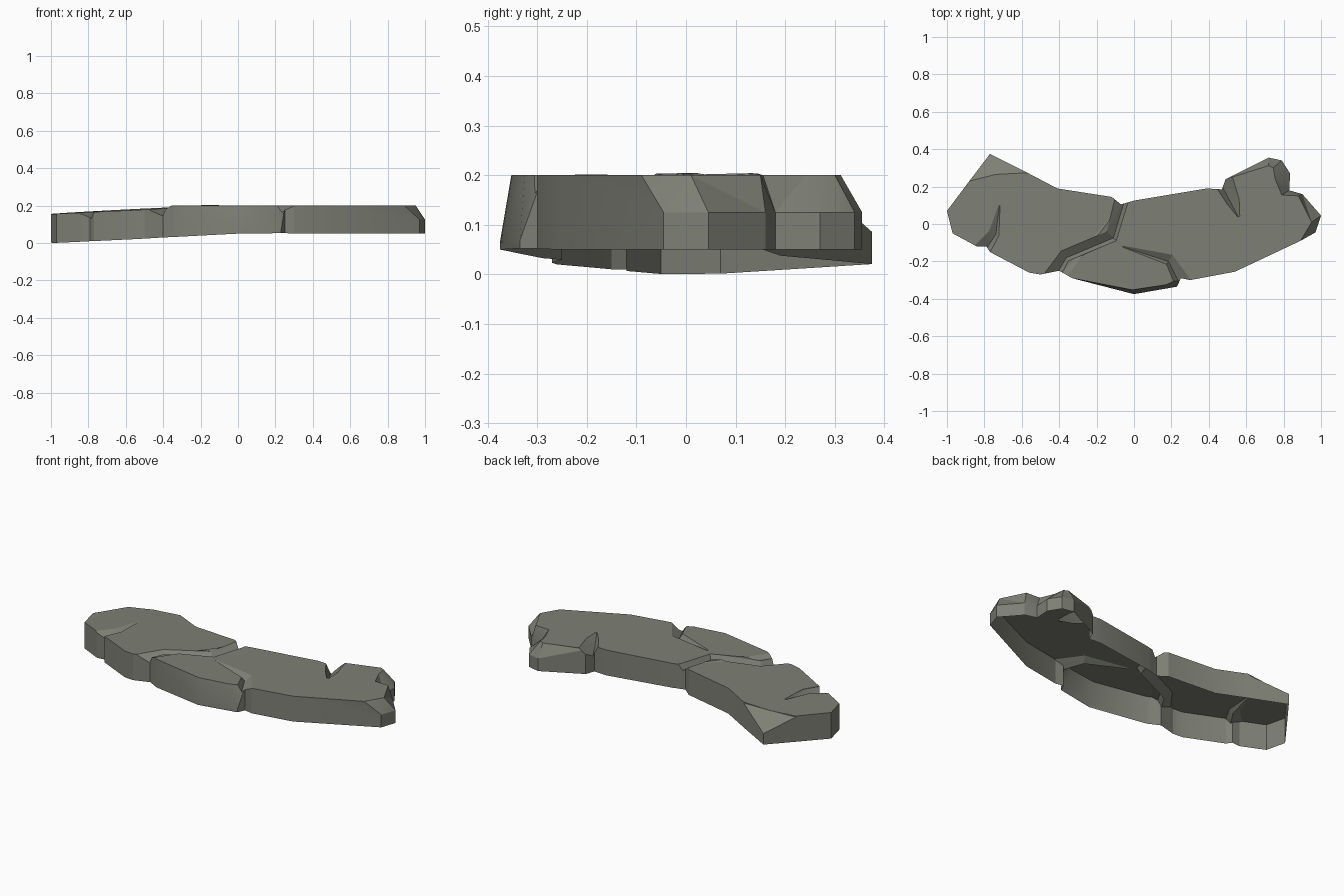
import bpy
import bmesh
from mathutils import Vector

default_cube = bpy.data.objects.get("Cube")
if default_cube:
    bpy.data.objects.remove(default_cube, do_unlink=True)

# One grey-green stone colour
stone = bpy.data.materials.new("grey_stone")
stone.use_nodes = True
stone_colour = (0.208, 0.216, 0.178, 1)
stone.diffuse_color = stone_colour
stone.node_tree.nodes["Principled BSDF"].inputs["Base Color"].default_value = stone_colour

# The right-hand stone tilts away beyond a diagonal fold
fold_point = Vector((-.38, -.26, 0))
fold_normal = Vector((.76, -.65, 0)).normalized()
fold_width = .03


def top_height(x, y):
    """Level stones, with a tilted one on the far side of the fold."""
    across = (Vector((x, y, 0)) - fold_point).dot(fold_normal)
    blend = min(1, max(0, across / fold_width))
    tilted = .208 + .053 * x + .011 * y
    return tilted + (.2 - tilted) * blend


def base_height(x, y):
    """The lower rim dips in the same direction."""
    return min(.0575 * (1 + x) + .02 * y, max(.05, .056 - .015 * x))


def make_object(name, bm):
    bmesh.ops.recalc_face_normals(bm, faces=bm.faces)
    mesh = bpy.data.meshes.new(name)
    bm.to_mesh(mesh)
    bm.free()
    mesh.materials.append(stone)
    obj = bpy.data.objects.new(name, mesh)
    bpy.context.collection.objects.link(obj)
    return obj


def bridge(bm, lower, upper):
    for i in range(len(lower)):
        j = (i + 1) % len(lower)
        bm.faces.new((lower[i], lower[j], upper[j], upper[i]))


# Slab outline, counter-clockwise, in four runs
front_edge = [(-.4, -.25), (-.33, -.29), (0, -.375), (.23, -.335), (.25, -.29),
              (.3, -.3), (.54, -.255)]
left_end = [(.97, -.045), (1, .045), (.9, .16), (.83, .18), (.835, .27),
            (.79, .34), (.72, .355)]
back_edge = [(.49, .24), (.47, .185), (.39, .19), (0, .125), (-.07, .105),
             (-.12, .145), (-.41, .19), (-.57, .274)]
right_end = [(-.77, .375), (-.88, .23), (-1, .07), (-.97, -.05), (-.84, -.12),
             (-.79, -.12), (-.77, -.15), (-.56, -.26), (-.5, -.27)]
outline = front_edge + left_end + back_edge + right_end

# Chipped corners: outline point -> (top point, shoulder height fraction)
chips = {
    (0, -.375): ((-.01, -.352), .1),
    (.23, -.335): ((.17, -.325), .1),
    (.97, -.045): ((.89, -.09), .5),
    (1, .045): ((.95, .01), .5),
    (.9, .16): ((.88, .15), .5),
    (.83, .18): ((.79, .155), .5),
    (.835, .27): ((.755, .24), .5),
    (.79, .34): ((.745, .3), .5),
    (.72, .355): ((.72, .312), .5),
    (-.77, .375): ((-.74, .265), .43),
}

# Main slab: base, shoulder and top rings, creased along the fold
bm = bmesh.new()
base_ring, shoulder_ring, top_ring = [], [], []
for x, y in outline:
    (tx, ty), shoulder = chips.get((x, y), ((x, y), .96))
    base_ring.append(bm.verts.new((x, y, 0)))
    shoulder_ring.append(bm.verts.new((x, y, shoulder)))
    top_ring.append(bm.verts.new((tx, ty, 1)))
bridge(bm, base_ring, shoulder_ring)
bridge(bm, shoulder_ring, top_ring)
bm.faces.new(top_ring)
bm.faces.new(list(reversed(base_ring)))
for offset in (0, fold_width):
    bmesh.ops.bisect_plane(bm, geom=bm.verts[:] + bm.edges[:] + bm.faces[:],
                           plane_co=fold_point + fold_normal * offset,
                           plane_no=fold_normal)
for v in bm.verts:
    low, high = base_height(v.co.x, v.co.y), top_height(v.co.x, v.co.y)
    v.co.z = low + (high - low) * v.co.z
bmesh.ops.triangulate(bm, faces=[f for f in bm.faces if len(f.verts) > 3])
slab = make_object("stone_slab", bm)


def crack_cutter(name, path, depth):
    """Wedge along a path of (x, y, half width), sunk into the top."""
    bm = bmesh.new()
    sections = []
    widest = max(p[2] for p in path)
    for i, (x, y, width) in enumerate(path):
        before, after = path[max(i - 1, 0)], path[min(i + 1, len(path) - 1)]
        along = Vector((after[0] - before[0], after[1] - before[1], 0)).normalized()
        across = Vector((-along.y, along.x, 0))
        centre = Vector((x, y, top_height(x, y)))
        lift = Vector((0, 0, 1))
        rim = [centre + across * width * s + lift * h
               for s, h in ((1, 0), (1, .03), (-1, .03), (-1, 0))]
        bottom = centre - across * width * .4 - lift * depth * width / widest
        sections.append([bm.verts.new(p) for p in rim + [bottom]])
    for a, b in zip(sections, sections[1:]):
        bridge(bm, a, b)
    bm.faces.new(sections[0])
    bm.faces.new(list(reversed(sections[-1])))
    bmesh.ops.triangulate(bm, faces=bm.faces[:])
    cutter = make_object(name, bm)
    cutter.hide_render = True
    return cutter


# Cracks in the upper face
cutters = [
    crack_cutter("long_crack", [(-.46, -.31, .045), (-.37, -.17, .033),
                                (-.12, -.065, .035), (-.06, .15, .04)], .045),
    crack_cutter("front_crack", [(-.06, -.12, .004), (.19, -.19, .03),
                                 (.27, -.33, .045)], .04),
    crack_cutter("right_end_crack", [(-.83, -.16, .05), (-.75, -.05, .03),
                                     (-.72, .1, .004)], .04),
    crack_cutter("back_crack", [(.47, .25, .055), (.53, .12, .035),
                                (.56, .04, .006)], .065),
]
for cutter in cutters:
    cut = slab.modifiers.new(cutter.name, "BOOLEAN")
    cut.operation = "DIFFERENCE"
    cut.solver = "EXACT"
    cut.object = cutter

# Bake the cuts and drop the cutters
bpy.ops.object.select_all(action="DESELECT")
slab.select_set(True)
bpy.context.view_layer.objects.active = slab
for cutter in cutters:
    bpy.ops.object.modifier_apply(modifier=cutter.name)
for cutter in cutters:
    bpy.data.objects.remove(cutter, do_unlink=True)

# The slab is a shell, open underneath
bm = bmesh.new()
bm.from_mesh(slab.data)
underside = [f for f in bm.faces if f.normal.z < -.7]
bmesh.ops.delete(bm, geom=underside, context="FACES")
bm.to_mesh(slab.data)
bm.free()
bpy.ops.object.shade_smooth_by_angle(angle=.35)
